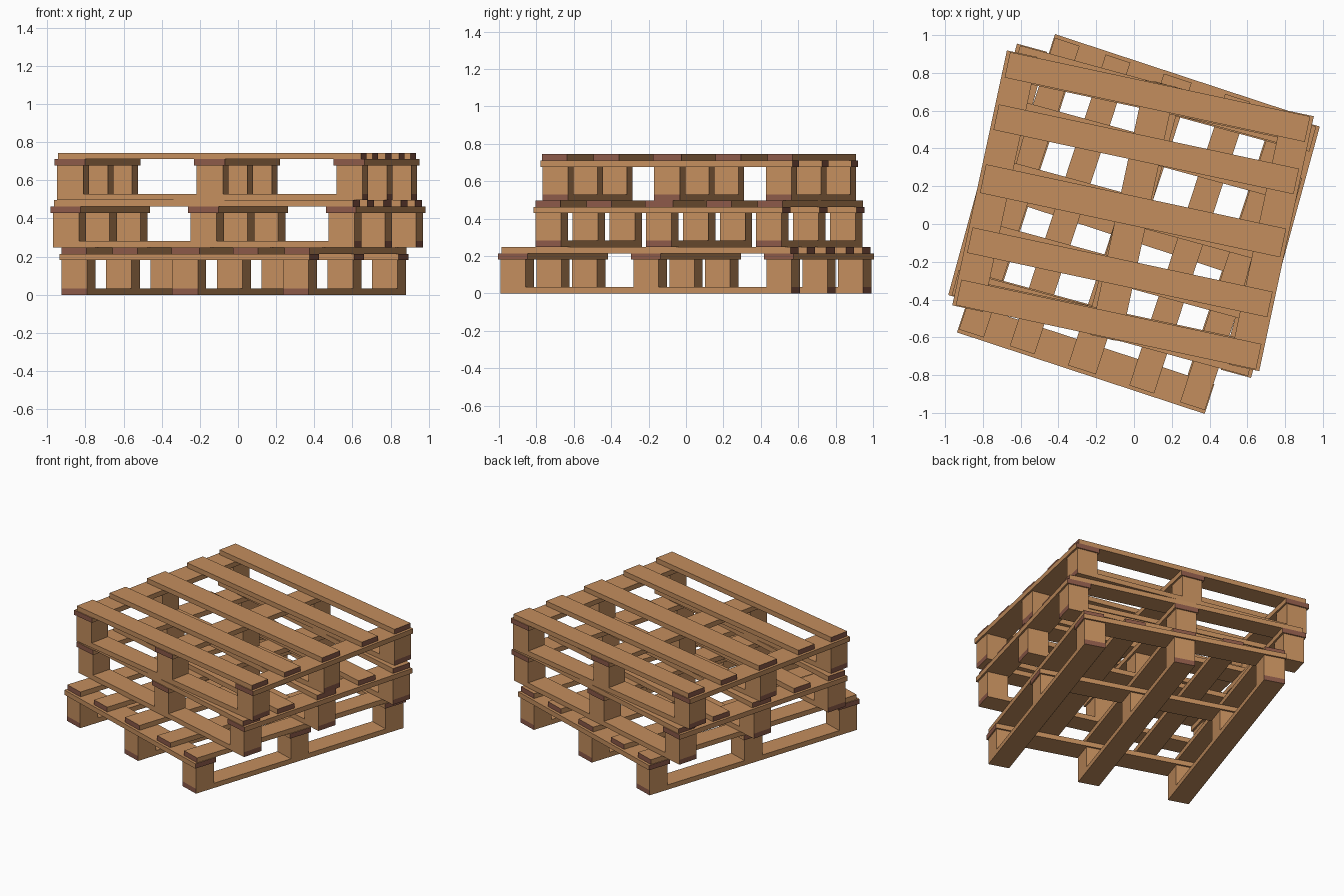
import bpy, bmesh
from math import radians
from mathutils import Matrix, Vector

if "Cube" in bpy.data.objects:
    bpy.data.objects.remove(bpy.data.objects["Cube"])


def material(name, rgb):
    m = bpy.data.materials.new(name)
    m.diffuse_color = (*rgb, 1)
    m.use_nodes = True
    m.node_tree.nodes["Principled BSDF"].inputs["Base Color"].default_value = m.diffuse_color
    return m


WOOD = material("wood", (0.55, 0.27, 0.11))
END_GRAIN = material("end_grain", (0.26, 0.10, 0.065))

# Pallet dimensions
T = 0.0335                      # board thickness
BLOCK = 0.141                   # block side
BLOCK_H = 0.1475
HEIGHT = 3 * T + BLOCK_H
BASE_L, BASE_W = 1.638, 1.363   # outer size over the blocks
COLS = [i * (BASE_L - BLOCK) / 2 for i in (-1, 0, 1)]
ROWS = [i * (BASE_W - BLOCK) / 2 for i in (-1, 0, 1)]


def add_box(bm, size, centre, grain=None):
    """Box in bm; faces across the grain axis get the end grain material."""
    mat = Matrix.Translation(centre) @ Matrix.Diagonal((*size, 1))
    verts = bmesh.ops.create_cube(bm, size=1, matrix=mat)["verts"]
    bm.normal_update()
    for f in {f for v in verts for f in v.link_faces}:
        if grain is not None and abs(f.normal[grain]) > 0.9:
            f.material_index = 1


def make_part(name, boxes, place):
    bm = bmesh.new()
    for size, centre, grain in boxes:
        add_box(bm, size, Vector(centre), grain)
    me = bpy.data.meshes.new(name)
    bm.to_mesh(me)
    bm.free()
    me.materials.append(WOOD)
    me.materials.append(END_GRAIN)
    ob = bpy.data.objects.new(name, me)
    ob.matrix_world = place
    bpy.context.collection.objects.link(ob)


def make_pallet(label, x, y, level, angle):
    place = Matrix.Translation((x, y, level * HEIGHT)) @ Matrix.Rotation(radians(angle), 4, 'Z')
    # Three bottom runners lengthwise
    make_part(label + "_bottom_boards",
              [((BASE_L, BLOCK, T), (0, r, T / 2), 0) for r in ROWS], place)
    # Nine spacer blocks
    make_part(label + "_blocks",
              [((BLOCK, BLOCK, BLOCK_H), (c, r, T + BLOCK_H / 2), None)
               for c in COLS for r in ROWS], place)
    # Three cross boards, slightly wider than the blocks
    make_part(label + "_cross_boards",
              [((0.165, 1.38, T), (c, 0, 1.5 * T + BLOCK_H), 1) for c in COLS], place)
    # Five deck boards, the middle one a little wider
    deck = [(-0.616, 0.138), (-0.333, 0.138), (0, 0.155), (0.333, 0.138), (0.616, 0.138)]
    make_part(label + "_deck_boards",
              [((1.625, w, T), (0, p, 2.5 * T + BLOCK_H), 0) for p, w in deck], place)


make_pallet("lower_pallet", -0.022, 0.0, 0, 71.8)
make_pallet("middle_pallet", 0.0, 0.07, 1, -15.3)
make_pallet("upper_pallet", -0.005, 0.07, 2, -12.1)
